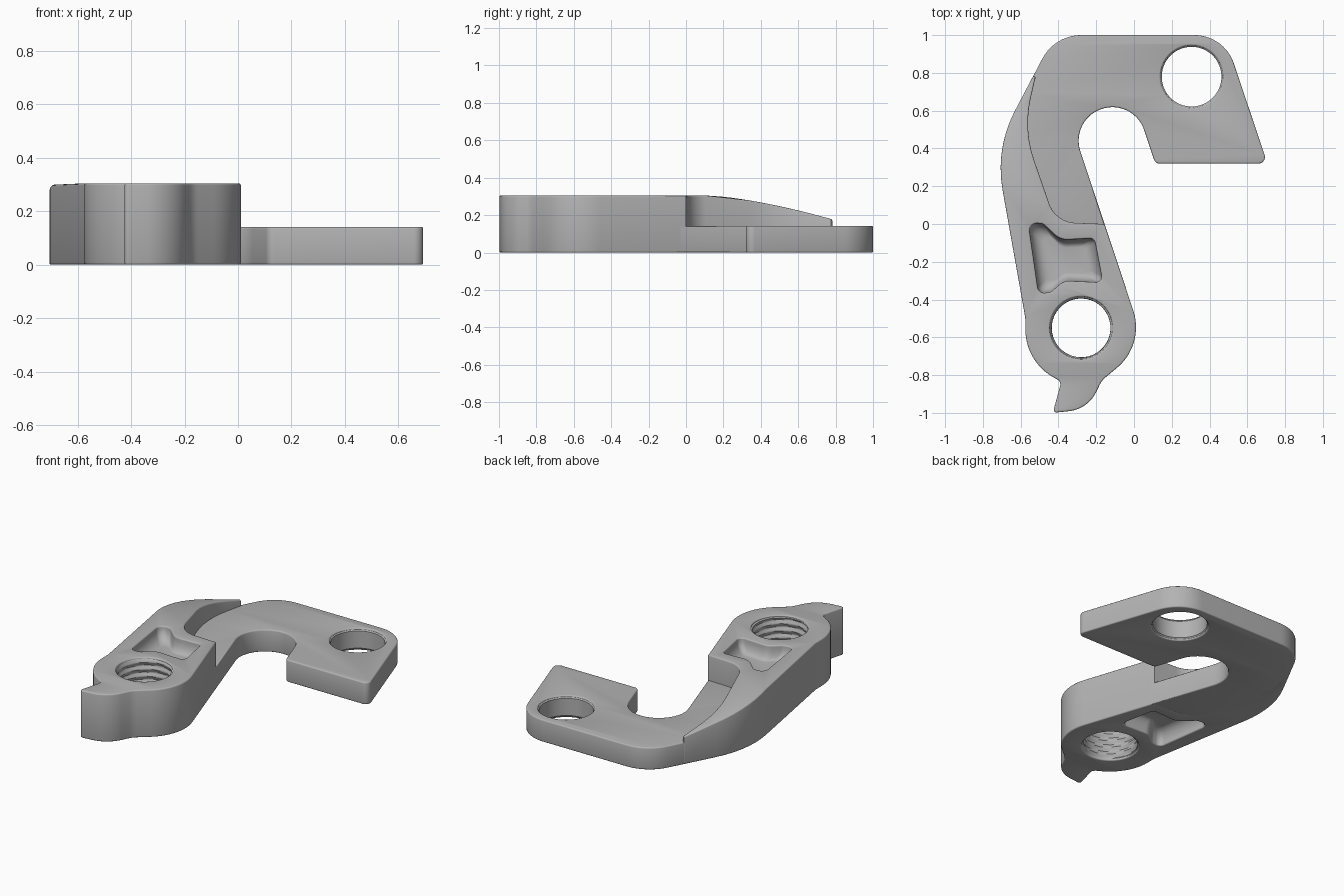
import bpy, bmesh, math
from mathutils import Vector

cube = bpy.data.objects.get("Cube")
if cube:
    bpy.data.objects.remove(cube)

grey = bpy.data.materials.new("satin grey metal")
grey.use_nodes = True
colour = (0.45, 0.45, 0.45, 1)
grey.diffuse_color = colour
grey.node_tree.nodes["Principled BSDF"].inputs["Base Color"].default_value = colour

THIN, THICK, EDGE = 0.142, 0.305, 0.008
LOW_HOLE, TOP_HOLE = (-0.28, -0.55), (0.305, 0.78)


def rounded(corners):
    """Polygon of (x, y, radius) corners turned into points with filleted corners."""
    pts = []
    for i, (x, y, r) in enumerate(corners):
        p = Vector((x, y))
        a = (Vector(corners[i - 1][:2]) - p).normalized()
        b = (Vector(corners[(i + 1) % len(corners)][:2]) - p).normalized()
        if r == 0:
            pts.append(p)
            continue
        half = a.angle(b) / 2
        mid = p + (a + b).normalized() * (r / math.sin(half))
        start = p + a * (r / math.tan(half)) - mid
        turn = math.pi - 2 * half
        if a.cross(b) > 0:
            turn = -turn
        # arc runs from the incoming tangent point to the outgoing one
        steps = max(3, int(abs(turn) / 0.09))
        for k in range(steps + 1):
            t = turn * k / steps
            c, s = math.cos(t), math.sin(t)
            pts.append(mid + Vector((start.x * c - start.y * s, start.x * s + start.y * c)))
    return pts


def circle(centre, r, n=64):
    return [Vector((centre[0] + r * math.cos(math.tau * k / n),
                    centre[1] + r * math.sin(math.tau * k / n))) for k in range(n)]


def finish(name, mesh):
    mesh.materials.clear()
    mesh.materials.append(grey)
    obj = bpy.data.objects.new(name, mesh)
    bpy.context.collection.objects.link(obj)
    bpy.ops.object.select_all(action='DESELECT')
    obj.select_set(True)
    bpy.context.view_layer.objects.active = obj
    bpy.ops.object.shade_smooth_by_angle(angle=math.radians(35))
    return obj


def slab(name, loops, height, shape=None):
    """Extruded outline with holes and softly rounded rims."""
    curve = bpy.data.curves.new(name + " outline", 'CURVE')
    curve.dimensions, curve.fill_mode = '2D', 'BOTH'
    curve.bevel_depth, curve.offset, curve.bevel_resolution = EDGE, -EDGE, 2
    curve.extrude = height / 2 - EDGE
    for loop in loops:
        spline = curve.splines.new('POLY')
        spline.points.add(len(loop) - 1)
        for point, p in zip(spline.points, loop):
            point.co = (p.x, p.y, 0, 1)
        spline.use_cyclic_u = True
    temp = bpy.data.objects.new("outline helper", curve)
    bpy.context.collection.objects.link(temp)
    graph = bpy.context.evaluated_depsgraph_get()
    mesh = bpy.data.meshes.new_from_object(temp.evaluated_get(graph))
    bpy.data.objects.remove(temp)
    bm = bmesh.new()
    bm.from_mesh(mesh)
    bmesh.ops.remove_doubles(bm, verts=bm.verts, dist=0.0002)
    bmesh.ops.recalc_face_normals(bm, faces=bm.faces)
    for v in bm.verts:
        v.co.z += height / 2
        if shape:
            shape(v.co)
    bm.to_mesh(mesh)
    bm.free()
    return finish(name, mesh)


def loft(name, rings, cap=False):
    """Skin over a stack of rings, optionally closed at the last one."""
    bm = bmesh.new()
    rows = [[bm.verts.new(p) for p in ring] for ring in rings]
    for up, down in zip(rows, rows[1:]):
        for j in range(len(up)):
            k = (j + 1) % len(up)
            bm.faces.new((up[j], up[k], down[k], down[j]))
    if cap:
        bm.faces.new(rows[-1])
    mesh = bpy.data.meshes.new(name)
    bm.to_mesh(mesh)
    bm.free()
    return finish(name, mesh)


# Thick arm: tail, round head, straight shank and crescent wing
pocket = rounded([(-.56, .01, .04), (-.48, 0, .03), (-.39, -.085, .1), (-.21, -.075, .03),
                  (-.165, -.31, .03), (-.37, -.3, .08), (-.44, -.36, .03), (-.505, -.37, .035)])
arm = rounded([(-.43, -1, .015), (-.385, -.835, .03), (-.575, -.729, .29), (-.575, -.5, .15),
               (-.735, .4, .65), (-.533, .785, .004), (-.522, .775, .004), (-.585, .5, .6),
               (-.415, .01, .15), (-.156, 0, 0), (.057, -.64, .28), (-.17, -.828, .12),
               (-.245, -.98, .18)])


def slope_wing(co):
    if co.z > THICK / 2 and co.y > 0.1:
        co.z -= 0.127 * ((co.y - 0.1) / 0.68) ** 1.5


slab("thick_arm", [arm, circle(LOW_HOLE, .166), pocket], THICK, slope_wing)

# Thin hooked plate, its hidden end buried in the arm
hook = rounded([(-.577, .7, 0), (-.42, 1, .233), (.478, 1, .22), (.707, .32, .035),
                (.113, .32, .03), (-.002, .665, .177), (-.34, .553, .177), (-.146, -.03, 0),
                (-.2, -.03, 0), (-.42, .02, 0), (-.5, .12, 0), (-.6, .45, 0)])
slab("hook_plate", [hook, circle(TOP_HOLE, .165)], THIN)

# Chamfered lining of the plain hole
loft("plain_hole", [[(p.x, p.y, z) for p in circle(TOP_HOLE, r)]
                    for r, z in ((.166, THIN - EDGE), (.158, THIN - 2 * EDGE),
                                 (.158, 2 * EDGE), (.166, EDGE))])

# Helical thread lining of the lower hole
PITCH, SEG, ROWS = 0.045, 64, 56
rings = []
for i in range(ROWS + 1):
    z = THICK - EDGE - (THICK - 2 * EDGE) * i / ROWS
    ring = []
    for k in range(SEG):
        wave = abs((z / PITCH + k / SEG) % 1 * 2 - 1)
        r = .167 if i in (0, ROWS) else .155 + .011 * wave
        a = math.tau * k / SEG
        ring.append((LOW_HOLE[0] + r * math.cos(a), LOW_HOLE[1] + r * math.sin(a), z))
    rings.append(ring)
loft("threaded_hole", rings)

# Scooped pockets on the top and underside
middle = Vector((-.36, -.19))
for name, face, sign in (("top_pocket", THICK, 1), ("bottom_pocket", 0, -1)):
    rings = []
    for k in range(9):
        a = math.pi / 2 * k / 8
        flat = [middle + (p - middle) * (1 - .4 * (1 - math.cos(a))) for p in pocket[::-sign]]
        rings.append([(p.x, p.y, face - sign * (EDGE + .08 * math.sin(a))) for p in flat])
    loft(name, rings, cap=True)
